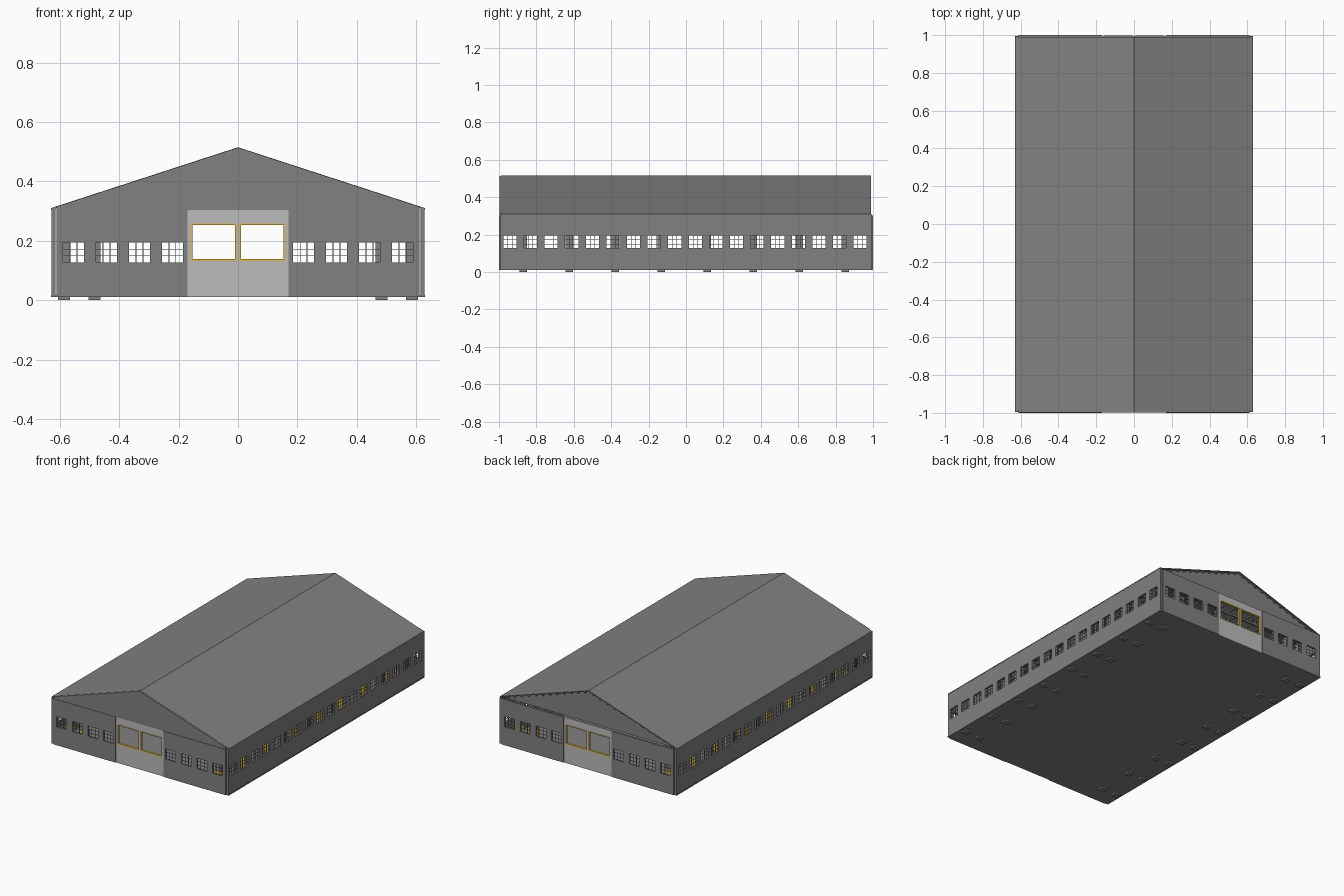
import bpy, bmesh, math
from mathutils import Vector, Matrix

if "Cube" in bpy.data.objects:
    bpy.data.objects.remove(bpy.data.objects["Cube"])


def material(name, rgb):
    m = bpy.data.materials.new(name)
    m.diffuse_color = (*rgb, 1)
    m.use_nodes = True
    m.node_tree.nodes["Principled BSDF"].inputs["Base Color"].default_value = m.diffuse_color
    return m


GREY = material("dark_grey", (0.22, 0.22, 0.22))
LIGHT = material("light_grey", (0.5, 0.5, 0.5))
YELLOW = material("yellow", (0.75, 0.5, 0.05))


def finish(name, bm, mat):
    bmesh.ops.recalc_face_normals(bm, faces=bm.faces)
    me = bpy.data.meshes.new(name)
    bm.to_mesh(me)
    bm.free()
    me.materials.append(mat)
    ob = bpy.data.objects.new(name, me)
    bpy.context.collection.objects.link(ob)
    return ob


def add_box(bm, lo, hi):
    lo, hi = Vector(lo), Vector(hi)
    mat = Matrix.Translation((lo + hi) / 2) @ Matrix.Diagonal((*(hi - lo), 1))
    bmesh.ops.create_cube(bm, size=1, matrix=mat)


def add_bar(bm, a, b, w):
    a, b = Vector(a), Vector(b)
    d = b - a
    mat = (Matrix.Translation((a + b) / 2) @ d.to_track_quat('Z', 'Y').to_matrix().to_4x4()
           @ Matrix.Diagonal((w, w, d.length, 1)))
    bmesh.ops.create_cube(bm, size=1, matrix=mat)


def add_prism(bm, profile, y0, y1):
    f = bm.faces.new([bm.verts.new((x, y0, z)) for x, z in profile])
    new = bmesh.ops.extrude_face_region(bm, geom=[f])["geom"]
    bmesh.ops.translate(bm, vec=(0, y1 - y0, 0),
                        verts=[v for v in new if isinstance(v, bmesh.types.BMVert)])


def add_panel(bm, place, u_range, z_range, holes, hz, thick):
    """Wall panel with a row of openings; place(u, depth, z) gives the 3D point."""
    us = [u_range[0]] + [u for h in holes for u in h] + [u_range[1]]
    zs = [z_range[0], *hz, z_range[1]]
    grid = [[bm.verts.new(place(u, 0, z)) for z in zs] for u in us]
    faces = [bm.faces.new((grid[i][j], grid[i + 1][j], grid[i + 1][j + 1], grid[i][j + 1]))
             for i in range(len(us) - 1) for j in range(3) if not (i % 2 and j == 1)]
    new = bmesh.ops.extrude_face_region(bm, geom=faces)["geom"]
    vec = Vector(place(0, thick, 0)) - Vector(place(0, 0, 0))
    bmesh.ops.translate(bm, vec=vec, verts=[v for v in new if isinstance(v, bmesh.types.BMVert)])


def add_grille(bm, place, holes, hz, depth):
    """Two upright and two level glazing bars in each window."""
    r = 0.0013
    for a, b in holes:
        for k in (1, 2):
            u, z = a + (b - a) * k / 3, hz[0] + (hz[1] - hz[0]) * k / 3
            for (u0, z0, u1, z1) in ((u - r, hz[0], u + r, hz[1]), (a, z - r, b, z + r)):
                p, q = place(u0, depth - r, z0), place(u1, depth + r, z1)
                add_box(bm, [min(c) for c in zip(p, q)], [max(c) for c in zip(p, q)])


WIN_Z = (0.127, 0.194)
W = 0.035
RIDGE, EAVE = 0.515, 0.31


def roof_z(x):
    return RIDGE - (RIDGE - EAVE) * abs(x) / 0.63


# floor slab
bm = bmesh.new()
add_box(bm, (-0.63, -0.995, 0.01), (0.63, 0.995, 0.017))
finish("floor", bm, GREY)

# long side walls
side_holes = [(-0.941 + 0.1101 * i - W, -0.941 + 0.1101 * i + W) for i in range(18)]
for s, side in ((1, "right"), (-1, "left")):
    place = lambda u, d, z: (s * (0.628 - d), u, z)
    bm = bmesh.new()
    add_panel(bm, place, (-0.995, 0.995), (0.01, 0.308), side_holes, WIN_Z, 0.013)
    finish(side + "_wall", bm, GREY)
    bm = bmesh.new()
    add_grille(bm, place, side_holes, WIN_Z, 0.006)
    finish(side + "_window_bars", bm, GREY)

# end walls, sliding doors and yellow door frames
end_holes = [(0.221 + 0.111 * i - W, 0.221 + 0.111 * i + W) for i in range(4)]
door_z = (0.132, 0.258)
for s, end in ((-1, "front"), (1, "back")):
    wall, bars, door, frame = (bmesh.new() for _ in range(4))
    for m in (-1, 1):
        place = lambda u, d, z: (m * u, s * (1 - d), z)
        add_panel(wall, place, (0.17, 0.612), (0.01, 0.303), end_holes, WIN_Z, 0.013)
        add_grille(bars, place, end_holes, WIN_Z, 0.006)
        dplace = lambda u, d, z: (m * u, s * (0.996 - d), z)
        add_panel(door, dplace, (0.0, 0.17), (0.01, 0.303), [(0.005, 0.158)], door_z, 0.01)
        y0, y1 = sorted((s * 0.998, s * 0.984))
        for a, b, c, d in ((0.005, 0.010, *door_z), (0.153, 0.158, *door_z),
                           (0.010, 0.153, door_z[0], door_z[0] + 0.006),
                           (0.010, 0.153, door_z[1] - 0.005, door_z[1])):
            x0, x1 = sorted((m * a, m * b))
            add_box(frame, (x0, y0, c), (x1, y1, d))
    finish(end + "_wall", wall, GREY)
    finish(end + "_window_bars", bars, GREY)
    finish(end + "_doors", door, LIGHT)
    finish(end + "_door_frames", frame, YELLOW)

# gables: front one flush, back one set under the roof edge
for name, y0, y1 in (("front_gable", -0.997, -0.988), ("back_gable", 0.965, 0.975)):
    bm = bmesh.new()
    add_prism(bm, [(-0.612, 0.303), (0.612, 0.303), (0.612, roof_z(0.612) - 0.001),
                   (0, RIDGE - 0.001), (-0.612, roof_z(0.612) - 0.001)], y0, y1)
    finish(name, bm, GREY)

# roof sheet
bm = bmesh.new()
t = 0.006
add_prism(bm, [(-0.63, EAVE), (0, RIDGE), (0.63, EAVE), (0.63, EAVE - t), (0, RIDGE - t),
               (-0.63, EAVE - t)], -0.99, 0.99)
finish("roof", bm, GREY)

# purlins running the length under the roof
bm = bmesh.new()
for s in (-1, 1):
    for i in range(12):
        x = 0.03 + 0.05 * i
        z = roof_z(x) - 0.011
        add_bar(bm, (s * x, -0.985, z), (s * x, 0.987, z), 0.009)
finish("purlins", bm, GREY)

# columns with yellow bases, and roof trusses
cols, bases, truss = bmesh.new(), bmesh.new(), bmesh.new()
for i in range(8):
    y = -0.87 + 0.246 * i
    for s in (-1, 1):
        for x in (0.483, 0.586):
            add_box(cols, (s * x - 0.02, y - 0.02, 0), (s * x + 0.02, y + 0.02, 0.295))
            add_box(bases, (s * x - 0.021, y - 0.021, 0.017), (s * x + 0.021, y + 0.021, 0.09))
        add_bar(truss, (s * 0.6, y, roof_z(0.6) - 0.022), (0, y, RIDGE - 0.022), 0.012)
        for k in range(1, 5):
            x = s * 0.12 * k
            add_bar(truss, (x, y, 0.295), (x, y, roof_z(x) - 0.022), 0.008)
            xi = x - s * 0.12
            add_bar(truss, (x, y, 0.295), (xi, y, roof_z(xi) - 0.022), 0.008)
    add_bar(truss, (-0.6, y, 0.295), (0.6, y, 0.295), 0.012)
finish("columns", cols, GREY)
finish("column_bases", bases, YELLOW)
finish("roof_trusses", truss, GREY)
